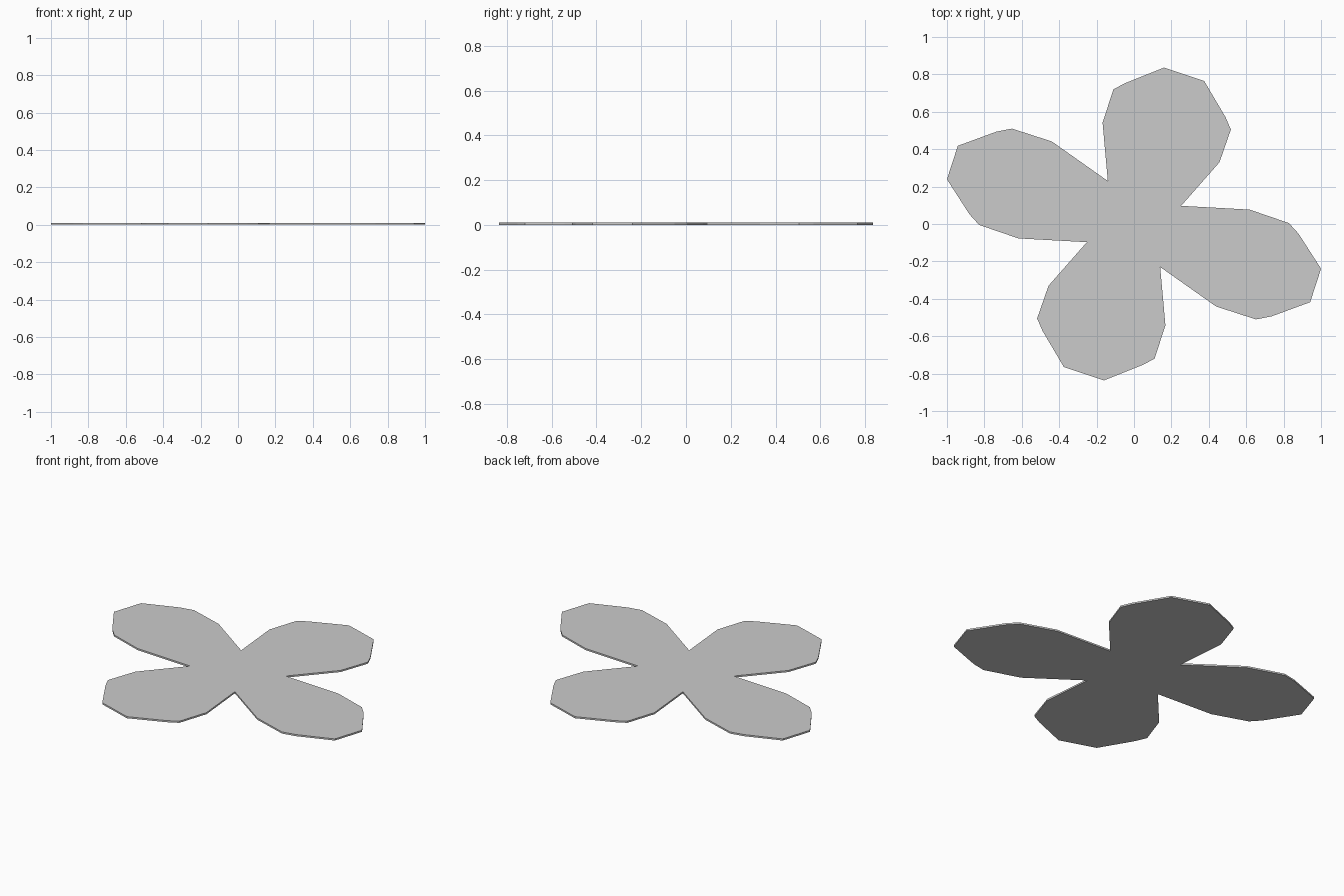
import bpy, bmesh

if "Cube" in bpy.data.objects:
    bpy.data.objects.remove(bpy.data.objects["Cube"])

THICKNESS = 0.01

# Half outline: upper petal, then left petal, counter-clockwise from the right notch
upper_petal = [(0.252, 0.097), (0.457, 0.33), (0.518, 0.505), (0.49, 0.57), (0.375, 0.765),
               (0.16, 0.836), (-0.05, 0.752), (-0.11, 0.72), (-0.168, 0.542)]
left_petal = [(-0.14, 0.23), (-0.439, 0.441), (-0.652, 0.51), (-0.735, 0.494), (-0.942, 0.418),
              (-1.0, 0.239), (-0.88, 0.052), (-0.828, -0.005), (-0.618, -0.077)]
half = upper_petal + left_petal

# The other half is the same outline turned 180 degrees
outline = half + [(-x, -y) for x, y in half]

# Flat plate extruded from the outline
bm = bmesh.new()
face = bm.faces.new([bm.verts.new((x, y, 0)) for x, y in outline])
top = bmesh.ops.extrude_face_region(bm, geom=[face], use_keep_orig=True)["geom"]
bmesh.ops.translate(bm, vec=(0, 0, THICKNESS),
                    verts=[g for g in top if isinstance(g, bmesh.types.BMVert)])
bmesh.ops.recalc_face_normals(bm, faces=bm.faces)
bmesh.ops.triangulate(bm, faces=[f for f in bm.faces if len(f.verts) > 4])

mesh = bpy.data.meshes.new("four_petal_plate")
bm.to_mesh(mesh)
bm.free()
bpy.context.collection.objects.link(bpy.data.objects.new("four_petal_plate", mesh))
